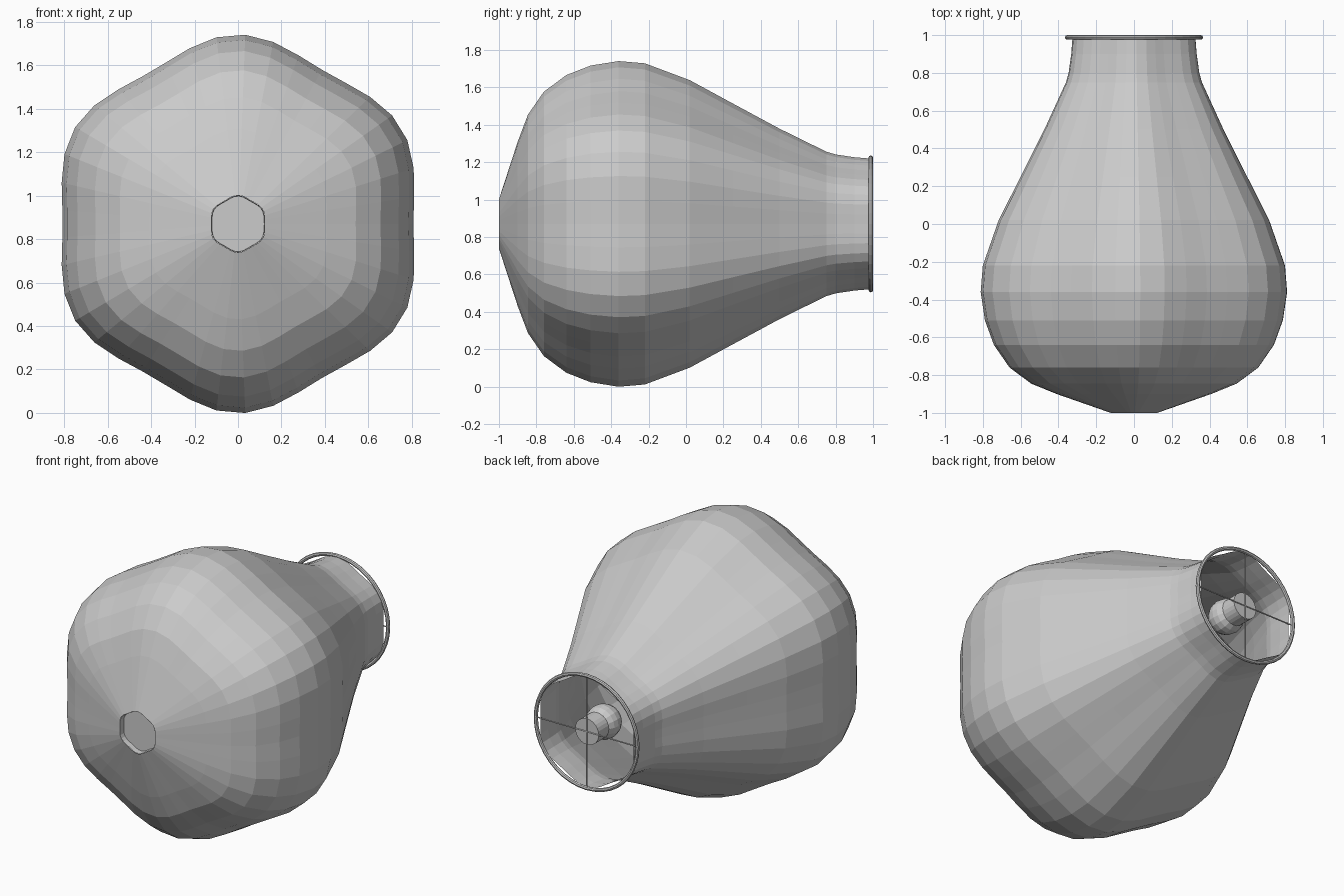
import bpy, bmesh, math
from mathutils import Matrix, Vector

if "Cube" in bpy.data.objects:
    bpy.data.objects.remove(bpy.data.objects["Cube"])

CZ = 0.87      # height of the lamp axis (runs along y)
SIDES = 41     # sides of the lobed shade
TO_Y = Matrix.Translation((0, 0, CZ)) @ Matrix.Rotation(math.radians(-90), 4, 'X')


def finish(name, bm):
    bmesh.ops.recalc_face_normals(bm, faces=bm.faces)
    me = bpy.data.meshes.new(name)
    bm.to_mesh(me)
    bm.free()
    ob = bpy.data.objects.new(name, me)
    bpy.context.collection.objects.link(ob)
    return ob


def lobed(name, profile, cap=False):
    """Sweep (y, peak radius) points around the axis with six soft lobes."""
    bm = bmesh.new()
    rings = []
    for y, r in profile:
        ring = []
        for i in range(SIDES):
            a = 2 * math.pi * i / SIDES
            k = r * (0.963 - 0.037 * math.cos(6 * a))
            ring.append(bm.verts.new((k * math.cos(a), y, CZ + k * math.sin(a))))
        rings.append(ring)
    for a, b in zip(rings, rings[1:]):
        for i in range(SIDES):
            j = (i + 1) % SIDES
            bm.faces.new((a[i], a[j], b[j], b[i]))
    if cap:
        bm.faces.new(rings[-1])
    return finish(name, bm)


def cylinder(name, r, y0, y1, sides=24):
    bm = bmesh.new()
    m = Matrix.Translation((0, (y0 + y1) / 2, 0)) @ TO_Y
    bmesh.ops.create_cone(bm, cap_ends=True, segments=sides, radius1=r, radius2=r,
                          depth=y1 - y0, matrix=m)
    return finish(name, bm)


# gourd-shaped shade
lobed("shade", [(0.985, 0.35), (0.9, 0.357), (0.8, 0.372), (0.75, 0.387), (0.5, 0.51),
                (0.25, 0.645), (0.02, 0.77), (-0.22, 0.86), (-0.36, 0.872),
                (-0.51, 0.848), (-0.64, 0.797), (-0.76, 0.708), (-0.845, 0.585),
                (-0.9, 0.44), (-1.0, 0.132)])

# recessed end closing the small opening
lobed("end_cap", [(-1.0, 0.131), (-0.965, 0.128)], cap=True)

# wire ring at the neck
bpy.ops.mesh.primitive_torus_add(major_radius=0.354, minor_radius=0.012, major_segments=40,
                                 minor_segments=8, location=(0, 0.988, CZ),
                                 rotation=(math.radians(90), 0, 0))
bpy.context.object.name = "neck_ring"

# four wire spokes holding the socket
for i in range(2):
    bm = bmesh.new()
    m = Matrix.Translation((0, 0.986, CZ)) @ Matrix.Rotation(i * math.pi / 2, 4, 'Y')
    bmesh.ops.create_cone(bm, cap_ends=True, segments=8, radius1=0.004, radius2=0.004,
                          depth=0.7, matrix=m)
    finish("spoke_%d" % (i + 1), bm)

# socket and bulb
cylinder("socket", 0.082, 0.86, 0.985)
bm = bmesh.new()
bmesh.ops.create_uvsphere(bm, u_segments=16, v_segments=10, radius=0.105,
                          matrix=Matrix.Translation((0, 0.82, 0)) @ TO_Y)
finish("bulb", bm)
